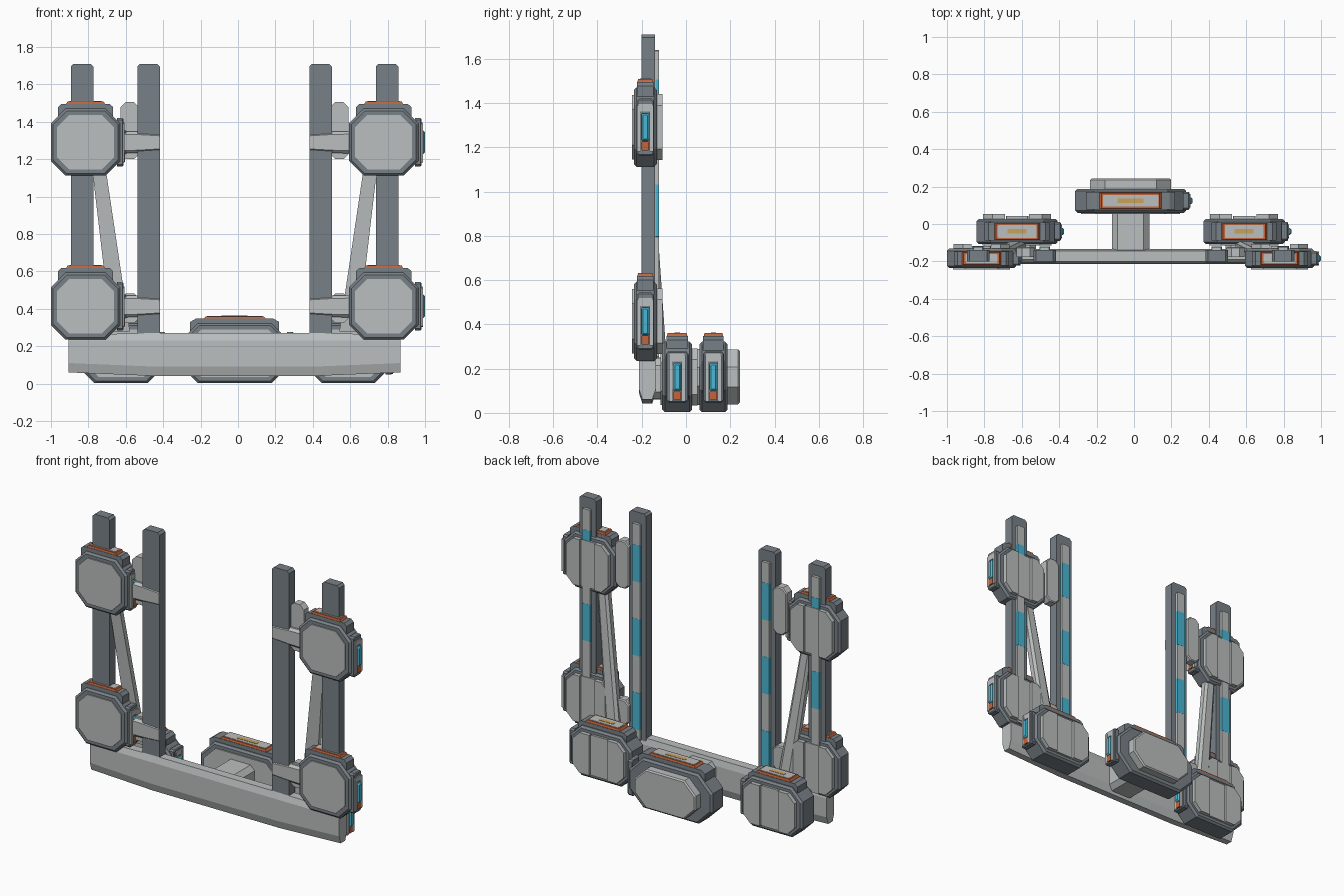
import bpy, bmesh

if "Cube" in bpy.data.objects:
    bpy.data.objects.remove(bpy.data.objects["Cube"])

CX = -0.018  # symmetry plane of the frame


def material(name, rgb):
    m = bpy.data.materials.new(name)
    m.diffuse_color = (*rgb, 1)
    m.use_nodes = True
    m.node_tree.nodes["Principled BSDF"].inputs["Base Color"].default_value = m.diffuse_color
    return m


DARK = material("steel grey", (0.19, 0.22, 0.245))
LIGHT = material("pale grey", (0.50, 0.52, 0.52))
ORANGE = material("burnt orange", (0.55, 0.13, 0.045))
CYAN = material("cyan glow", (0.07, 0.47, 0.65))
YELLOW = material("ochre", (0.60, 0.36, 0.10))


def loft(name, rings, mat):
    """Skin equal-length rings of points and cap both ends."""
    bm = bmesh.new()
    vs = [[bm.verts.new(p) for p in r] for r in rings]
    n = len(vs[0])
    for a, b in zip(vs, vs[1:]):
        for i in range(n):
            bm.faces.new((a[i], a[(i + 1) % n], b[(i + 1) % n], b[i]))
    bm.faces.new(vs[0])
    bm.faces.new(vs[-1])
    bmesh.ops.recalc_face_normals(bm, faces=bm.faces)
    me = bpy.data.meshes.new(name)
    bm.to_mesh(me)
    bm.free()
    me.materials.append(mat)
    ob = bpy.data.objects.new(name, me)
    bpy.context.collection.objects.link(ob)
    return ob


def octagon(hw, hh, c):
    return [(-hw + c, -hh), (hw - c, -hh), (hw, -hh + c), (hw, hh - c),
            (hw - c, hh), (-hw + c, hh), (-hw, hh - c), (-hw, -hh + c)]


def slab(name, center, size, axis, c, mat, bev=0.0, both=False):
    """Octagonal slab along an axis; bev chamfers the far rim, or both rims."""
    a, b = [(1, 2), (0, 2), (0, 1)][axis]
    lo, hi = -size[axis] / 2, size[axis] / 2
    steps = [(lo, bev if both else 0), (hi, bev)]
    if bev:
        steps = ([(lo, bev), (lo + abs(bev), 0)] if both else [(lo, 0)]) + \
            [(hi - abs(bev), 0), (hi, bev)]
    rings = []
    for d, inset in steps:
        ring = []
        for u, v in octagon(size[a] / 2 - inset, size[b] / 2 - inset, c - inset * 0.5):
            p = list(center)
            p[a] += u
            p[b] += v
            p[axis] += d
            ring.append(p)
        rings.append(ring)
    return loft(name, rings, mat)


def box(name, x0, x1, y0, y1, z0, z1, mat, axis=1, c=0.004):
    return slab(name, ((x0 + x1) / 2, (y0 + y1) / 2, (z0 + z1) / 2),
                (x1 - x0, y1 - y0, z1 - z0), axis, c, mat)


def pod(name, x, y0, y1, z0, z1, hw, c, back):
    """Chamfered housing with front plate, back plates, top cap and side lamp."""
    y, z, hh, dep = (y0 + y1) / 2, (z0 + z1) / 2, (z1 - z0) / 2, y1 - y0
    slab(name + "_housing", (x, y, z), (2 * hw, dep, 2 * hh), 1, c, DARK, 0.012, True)
    slab(name + "_front_plate", (x, y0, z), (2 * hw - 0.065, 0.014, 2 * hh - 0.065), 1, c * 0.85, LIGHT)
    # back plates: one broad slab, or a triple panel with raised sides
    if back == "single":
        slab(name + "_back_plate", (x, y1 + 0.025, z), (2 * hw - 0.16, 0.06, 2 * hh - 0.07), 1, c * 0.8, LIGHT, 0.008)
    else:
        w = (hw - 0.035) / 3
        box(name + "_back_panel_mid", x - w, x + w, y1 - 0.01, y1 + 0.014, z - hh + 0.03, z + hh - 0.03, LIGHT)
        for s, side in ((-1, "left"), (1, "right")):
            xa, xb = x + s * (w + 0.004), x + s * (3 * w)
            k = 0.05
            pts = [(xa, z - hh + 0.03), (xb - s * k, z - hh + 0.03), (xb, z - hh + 0.03 + k),
                   (xb, z + hh - 0.03 - k), (xb - s * k, z + hh - 0.03), (xa, z + hh - 0.03)]
            loft(name + "_back_panel_" + side,
                 [[(u, yy, v) for u, v in pts] for yy in (y1 - 0.01, y1 + 0.025)], LIGHT)
    # top cap with orange tray, pale inlay and ochre mark
    prof = [(-0.80, -0.06), (0.80, -0.06), (0.80, 0.008), (0.70, 0.025), (-0.70, 0.025), (-0.80, 0.008)]
    loft(name + "_cap", [[(x + u * hw, yy, z1 + v) for u, v in prof]
                         for yy in (y - dep * 0.36, y + dep * 0.36)], DARK)
    tw, td = hw * 0.56, dep * 0.34
    loft(name + "_cap_tray", [[(x + a * tw * k, y + b * td * k, z1 + h)
                               for a, b in ((-1, -1), (1, -1), (1, 1), (-1, 1))]
                              for h, k in ((0.01, 1), (0.026, 1), (0.038, 0.93))], ORANGE)
    box(name + "_cap_inlay", x - tw + 0.018, x + tw - 0.018, y - td + 0.012, y + td - 0.012,
        z1 + 0.034, z1 + 0.040, LIGHT, 2)
    box(name + "_cap_mark", x - tw * 0.42, x + tw * 0.42, y - 0.012, y + 0.012,
        z1 + 0.036, z1 + 0.042, YELLOW, 2, 0.002)
    # lamp on the right flank
    e = x + hw
    slab(name + "_lamp_mount", (e, y, z), (0.034, dep * 0.75, 2 * hh * 0.72), 0, 0.01, DARK, 0.005)
    for s in (-1, 1):
        box(name + "_lamp_rail", e, e + 0.024, y + s * 0.028 - 0.009, y + s * 0.028 + 0.009,
            z - 0.11, z + 0.10, LIGHT, 0)
    box(name + "_lamp_head", e, e + 0.022, y - 0.034, y + 0.034, z + 0.07, z + 0.105, LIGHT, 0)
    slab(name + "_lamp", (e + 0.016, y, z), (0.038, 0.036, 0.125), 0, 0.006, CYAN, 0.008)
    box(name + "_lamp_foot", e, e + 0.026, y - 0.017, y + 0.017, z - 0.105, z - 0.064, ORANGE, 0)


# base beam, slightly deeper in the middle
def beam_ring(x, low, top):
    prof = [(-0.165, top), (-0.20, top), (-0.213, 0.23), (-0.213, low + 0.05), (-0.197, low),
            (-0.153, low), (-0.135, low + 0.05), (-0.135, 0.23), (-0.145, top)]
    return [(CX + x, y, z) for y, z in prof]


loft("base_beam", [beam_ring(x, l, t) for x, l, t in
                   ((-0.887, 0.06, 0.262), (-0.45, 0.042, 0.27), (0.45, 0.042, 0.27), (0.887, 0.06, 0.262))], LIGHT)

# centre pod and its connector
pod("centre_pod", CX, 0.06, 0.188, 0.003, 0.322, 0.297, 0.10, "single")
slab("centre_connector", (CX, -0.04, 0.155), (0.20, 0.23, 0.19), 1, 0.03, LIGHT)

for s, side in ((-1, "left"), (1, "right")):
    # posts with a glowing strip on the back
    for x, kind in ((0.46, "inner"), (0.815, "outer")):
        px, hw, k = CX + s * x, 0.06, 0.014
        prof = [(-hw, 0.2), (hw, 0.2), (hw, 1.71 - k), (hw - k, 1.71), (-hw + k, 1.71), (-hw, 1.71 - k)]
        loft(f"{side}_{kind}_post", [[(px + u, y, v) for u, v in prof] for y in (-0.2, -0.14)], DARK)
        box(f"{side}_{kind}_strip", px - 0.028, px + 0.028, -0.145, -0.122, 0.25, 1.64, LIGHT)
        for i in range(3):
            z = 0.32 + 0.475 * i
            box(f"{side}_{kind}_strip_light", px - 0.0285, px + 0.0285, -0.138, -0.121, z, z + 0.237, CYAN, 1, 0.001)

    # pods on the outer post, with arms to the inner post and a fin behind
    for z, level in ((0.235, "lower"), (1.112, "upper")):
        pod(f"{side}_{level}_pod", CX + s * 0.797, -0.236, -0.132, z, z + 0.358, 0.185, 0.078, "triple")
        m = z + 0.178
        loft(f"{side}_{level}_arm", [[(CX + s * x, y, m + v) for y, v in
             ((-0.205, -h + 0.015), (-0.19, -h), (-0.15, -h), (-0.145, -h + 0.015),
              (-0.145, h - 0.015), (-0.15, h), (-0.19, h), (-0.205, h - 0.015))]
             for x, h in ((0.402, 0.05), (0.52, 0.057), (0.66, 0.06))], LIGHT)
        top = 0.215 if level == "upper" else 0.07
        slab(f"{side}_{level}_fin", (CX + s * 0.56, -0.15, m + (top - 0.09) / 2),
             (0.10, 0.055, top + 0.09), 1, 0.028, LIGHT, 0.006)

    # rear pods beside the beam, and their connectors
    pod(f"{side}_rear_pod", CX + s * 0.607, -0.108, 0.028, 0.003, 0.322, 0.217, 0.075, "triple")
    slab(f"{side}_rear_connector", (CX + s * 0.607, -0.12, 0.155), (0.20, 0.06, 0.18), 1, 0.03, LIGHT)

    # tapered diagonal strut from the rear pod to the outer post
    loft(f"{side}_strut", [[(CX + s * x + a * w, y + b * 0.022, z)
                            for a, b in ((-1, -1), (1, -1), (1, 0.4), (0.6, 1), (-0.6, 1), (-1, 0.4))]
                           for x, y, z, w in ((0.61, -0.112, 0.28, 0.05), (0.735, -0.178, 1.22, 0.035))], LIGHT)
